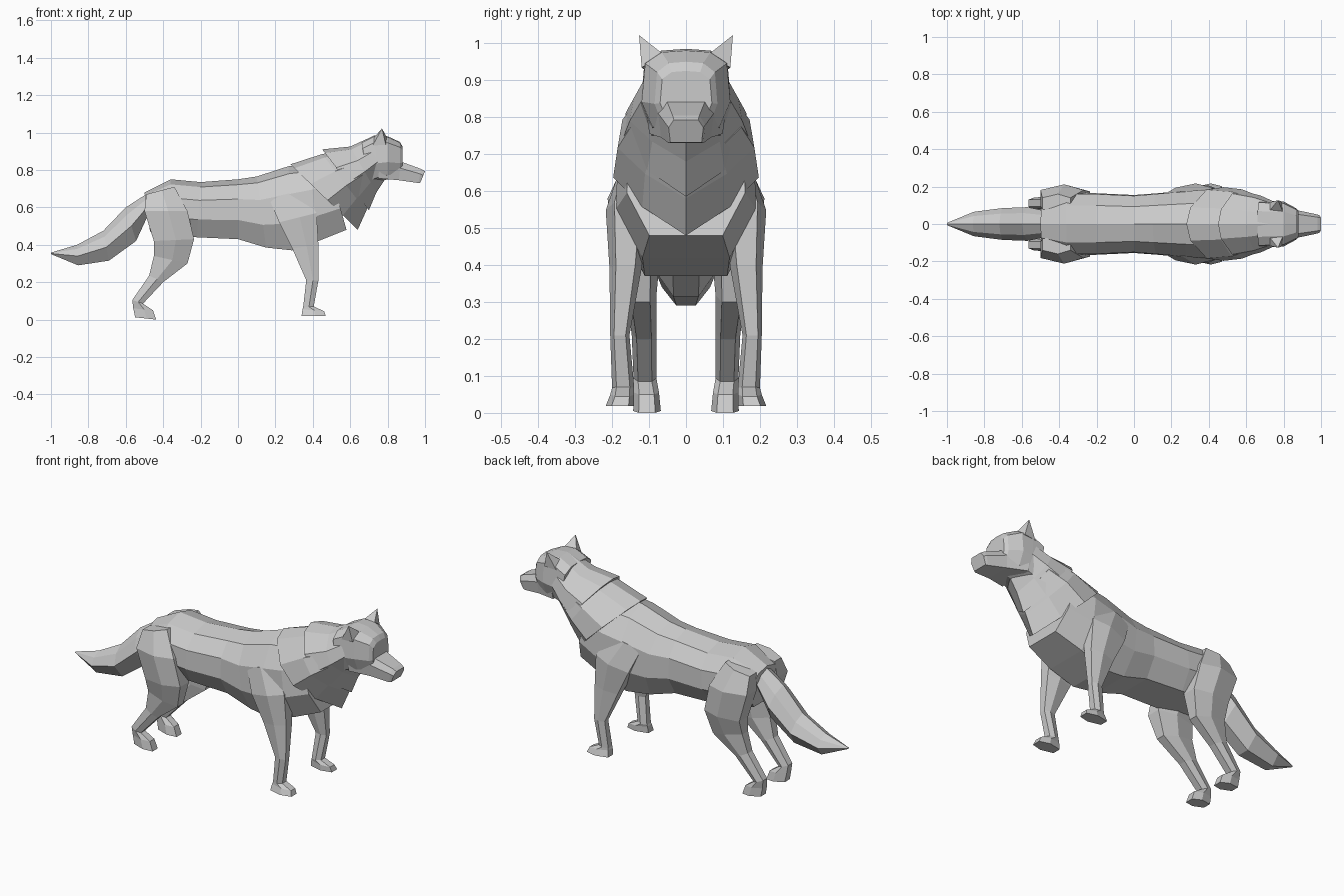
import bpy, bmesh


def loft(name, rings):
    """Skin a list of equal-length point rings, cap both ends, flat shaded."""
    bm = bmesh.new()
    vs = [[bm.verts.new(p) for p in r] for r in rings]
    n = len(vs[0])
    for a, b in zip(vs, vs[1:]):
        for i in range(n):
            j = (i + 1) % n
            bm.faces.new((a[i], a[j], b[j], b[i]))
    bm.faces.new(vs[0])
    bm.faces.new(vs[-1])
    bmesh.ops.remove_doubles(bm, verts=bm.verts, dist=1e-4)
    bmesh.ops.recalc_face_normals(bm, faces=bm.faces)
    me = bpy.data.meshes.new(name)
    bm.to_mesh(me)
    bm.free()
    ob = bpy.data.objects.new(name, me)
    bpy.context.collection.objects.link(ob)
    return ob


def trunk(name, profile, sections):
    """Symmetric loft; section = top x, top z, bottom x, bottom z, half width."""
    rings = []
    for tx, tz, bx, bz, w in sections:
        half = [(tx + (bx - tx) * t, w * f, tz + (bz - tz) * t) for t, f in profile]
        rings.append(half + [(x, -y, z) for x, y, z in reversed(half) if y > 0])
    return loft(name, rings)


def limb(name, sections):
    """Six-sided leg; section = back x, back z, front x, front z, inner y, outer y."""
    hexa = [(0, .2), (0, .8), (.55, 1), (1, .8), (1, .2), (.55, 0)]
    for side, s in (("left", 1), ("right", -1)):
        loft(f"{name}_{side}", [
            [(bx + (fx - bx) * u, s * (y0 + (y1 - y0) * v), bz + (fz - bz) * u)
             for u, v in hexa] for bx, bz, fx, fz, y0, y1 in sections])


# Torso
trunk("body", [(0, 0), (.09, .6), (.33, .97), (.68, 1), (1, .62), (1, 0)], [
    (-.50, .68, -.47, .47, .12),
    (-.36, .75, -.36, .45, .165),
    (-.20, .735, -.22, .44, .165),
    (0, .75, 0, .43, .155),
    (.10, .765, .15, .385, .165),
    (.27, .82, .29, .37, .18),
    (.38, .83, .43, .42, .19),
    (.48, .84, .58, .48, .16)])

# Overlapping neck ruffs
ruff = [(0, 0), (.06, .45), (.3, .93), (.55, 1), (.78, .6), (1, 0)]
trunk("mane_back", ruff, [
    (.28, .83, .64, .48, .197),
    (.45, .885, .685, .58, .185),
    (.60, .91, .72, .66, .15)])
trunk("mane_front", ruff, [
    (.45, .91, .70, .585, .175),
    (.60, .925, .74, .68, .152),
    (.72, .98, .78, .74, .118)])

# Head and muzzle
trunk("head", [(0, 0), (.02, .55), (.15, .92), (.6, 1), (.9, .75), (1, 0)], [
    (.66, .95, .70, .72, .125),
    (.73, .985, .75, .735, .122),
    (.80, .98, .80, .75, .12),
    (.865, .95, .865, .76, .085),
    (.88, .925, .88, .78, .07)])
trunk("muzzle", [(0, 0), (0, .7), (.35, 1), (1, .9), (1, 0)], [
    (.76, .87, .75, .755, .11),
    (.87, .845, .86, .745, .075),
    (.98, .805, .965, .73, .052),
    (1.0, .793, .975, .732, .047)])

# Ears
for side, s in (("left", 1), ("right", -1)):
    base = [(.80, s * .055, .965), (.79, s * .12, .935),
            (.72, s * .115, .93), (.72, s * .065, .965)]
    loft("ear_" + side, [base, [(.77, s * .127, 1.022)] * 4])

# Legs
limb("front_leg", [
    (.165, .65, .34, .69, .10, .175),
    (.22, .52, .42, .57, .10, .217),
    (.29, .38, .43, .40, .12, .207),
    (.365, .21, .43, .21, .153, .205),
    (.348, .065, .405, .07, .14, .20),
    (.345, .055, .46, .045, .14, .205),
    (.34, .02, .47, .018, .14, .217)])
limb("hind_leg", [
    (-.49, .67, -.34, .71, .06, .16),
    (-.50, .58, -.27, .58, .06, .212),
    (-.45, .42, -.235, .43, .07, .20),
    (-.45, .34, -.27, .30, .08, .165),
    (-.475, .235, -.40, .20, .08, .147),
    (-.565, .105, -.508, .085, .08, .142),
    (-.56, .06, -.455, .05, .073, .14),
    (-.55, .012, -.437, 0, .068, .143)])

# Tail
trunk("tail", [(0, 0), (.2, .65), (.55, 1), (1, .4), (1, 0)], [
    (-.46, .69, -.48, .56, .07),
    (-.60, .60, -.545, .42, .09),
    (-.72, .475, -.69, .315, .085),
    (-.86, .40, -.855, .29, .065),
    (-1.0, .358, -1.0, .35, .006)])
